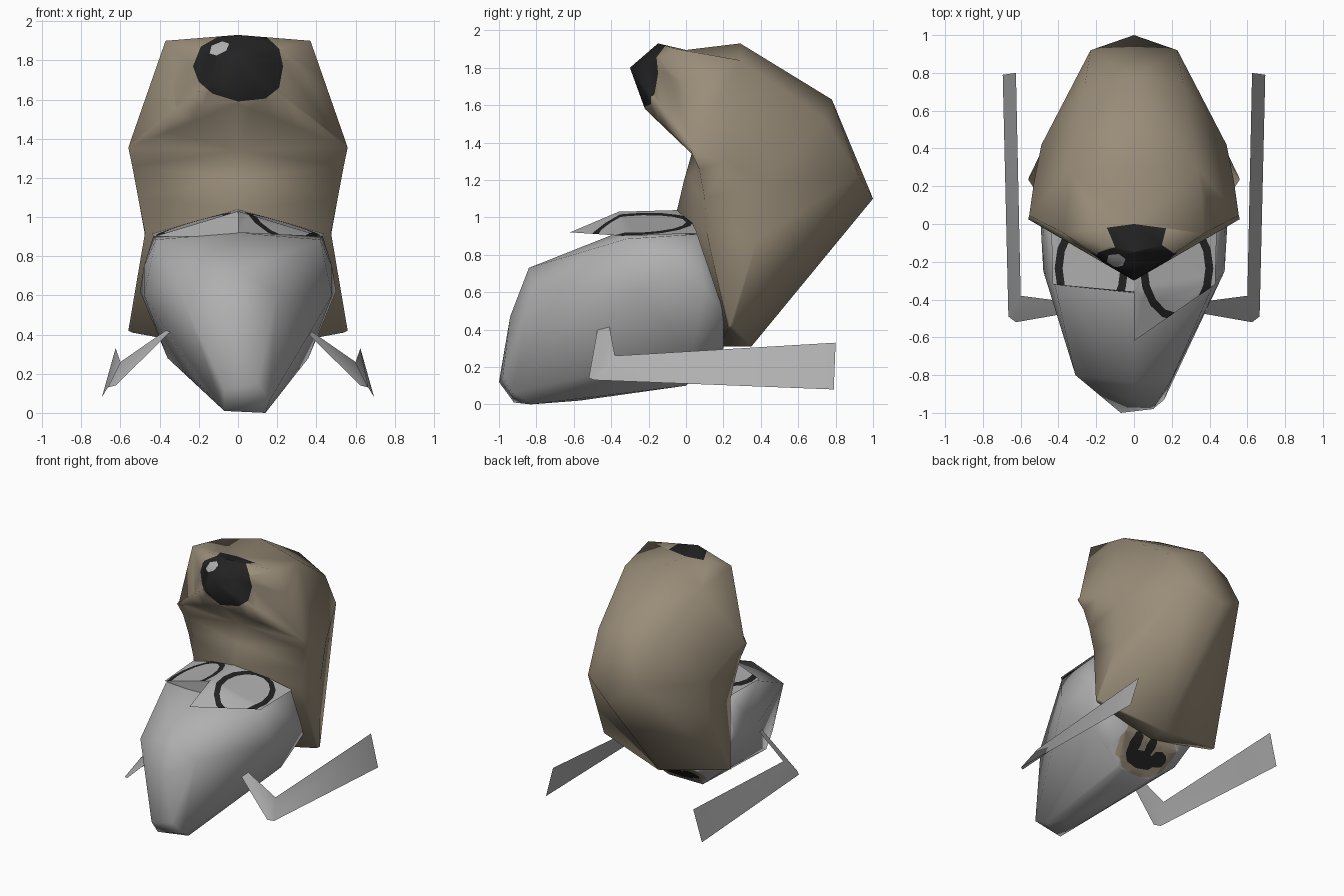
import bpy, bmesh, math
from mathutils import Vector

if "Cube" in bpy.data.objects:
    bpy.data.objects.remove(bpy.data.objects["Cube"])


def colour(name, rgb):
    m = bpy.data.materials.new(name)
    m.diffuse_color = (*rgb, 1)
    m.use_nodes = True
    m.node_tree.nodes["Principled BSDF"].inputs["Base Color"].default_value = m.diffuse_color
    return m


BROWN = colour("brown", (0.32, 0.265, 0.19))
GREY = colour("grey", (0.43, 0.43, 0.43))
BLACK = colour("black", (0.016, 0.016, 0.016))
MATS = [BROWN, GREY, BLACK]


def finish(name, bm, angle=50, recalc=True):
    if recalc:
        bmesh.ops.recalc_face_normals(bm, faces=bm.faces)
    me = bpy.data.meshes.new(name)
    bm.to_mesh(me)
    bm.free()
    for m in MATS:
        me.materials.append(m)
    me.polygons.foreach_set("use_smooth", [True] * len(me.polygons))
    me.set_sharp_from_angle(angle=math.radians(angle))
    ob = bpy.data.objects.new(name, me)
    bpy.context.collection.objects.link(ob)
    return ob


def paint(bm, outline, axis, mat, keep):
    """Cut a convex outline into the kept faces along an axis and colour it."""
    a, b = [i for i in range(3) if i != axis]
    cx = sum(p[0] for p in outline) / len(outline)
    cy = sum(p[1] for p in outline) / len(outline)
    planes = []

    def inside():
        out = []
        for f in bm.faces:
            c = f.calc_center_median()
            if keep(f, c) and all((c - p).dot(n) < 0 for p, n in planes):
                out.append(f)
        return out

    for p, q in zip(outline, outline[1:] + outline[:1]):
        n2 = Vector((q[1] - p[1], p[0] - q[0]))
        if n2.dot(Vector((p[0] - cx, p[1] - cy))) < 0:
            n2 = -n2
        co, no = Vector((0, 0, 0)), Vector((0, 0, 0))
        co[a], co[b], no[a], no[b] = p[0], p[1], n2[0], n2[1]
        faces = inside()
        geom = faces + list({e for f in faces for e in f.edges}) + list({v for f in faces for v in f.verts})
        bmesh.ops.bisect_plane(bm, geom=geom, plane_co=co, plane_no=no, dist=1e-5)
        planes.append((co, no.normalized()))
    for f in inside():
        f.material_index = mat


def ellipse(cx, cy, rx, ry, n=16):
    return [(cx + rx * math.cos(2 * math.pi * i / n), cy + ry * math.sin(2 * math.pi * i / n)) for i in range(n)]


# Curved brown trunk: rings of top (y,z), shoulder, side, inner side (x,y,z), inner (y,z)
RINGS = [
    ((0.0, 1.895), (0.37, -0.05, 1.90), (0.555, 0.045, 1.37), (0.56, 0.025, 1.355), (-0.22, 1.58)),
    ((0.29, 1.93), (0.34, 0.29, 1.84), (0.53, 0.22, 1.30), (0.54, 0.07, 1.26), (0.03, 1.34)),
    ((0.78, 1.63), (0.26, 0.74, 1.53), (0.49, 0.42, 1.18), (0.51, 0.10, 1.10), (-0.01, 1.20)),
    ((1.00, 1.10), (0.23, 0.92, 1.23), (0.47, 0.38, 0.88), (0.475, 0.11, 0.92), (-0.05, 1.03)),
    ((0.35, 0.31), (0.555, 0.25, 0.42), (0.56, 0.235, 0.42), (0.54, 0.225, 0.41), (0.18, 0.31)),
]
bm = bmesh.new()
loops = []
for t, s, w, e, i in RINGS:
    pts = [(0, *t), s, w, e, (0, *i)] + [(-p[0], p[1], p[2]) for p in (e, w, s)]
    loops.append([bm.verts.new(p) for p in pts])
for r0, r1 in zip(loops, loops[1:]):
    for k in range(8):
        j = (k + 1) % 8
        bm.faces.new((r0[k], r0[j], r1[j], r1[k]))
# Pointed snout closing the upper end
tip = bm.verts.new((0, -0.30, 1.80))
crest = bm.verts.new((0, -0.15, 1.93))
r = loops[0]
for k in range(1, 7):
    bm.faces.new((tip, r[k + 1], r[k]))
for s in (r[1], r[7]):
    bm.faces.new((tip, s, crest))
    bm.faces.new((crest, s, r[0]))
bm.faces.new(loops[-1])
bmesh.ops.triangulate(bm, faces=bm.faces)
bmesh.ops.recalc_face_normals(bm, faces=bm.faces)


# Black nose with a pale glint
def snout(f, c):
    return c.y < -0.02 and c.z > 1.5


nose = [(-0.23, 1.77), (-0.19, 1.87), (-0.1, 1.922), (0, 1.94), (0.14, 1.925), (0.21, 1.86),
        (0.23, 1.77), (0.21, 1.66), (0.14, 1.605), (0, 1.59), (-0.13, 1.63), (-0.2, 1.69)]
paint(bm, nose, 1, 2, snout)
glint = [(-0.145, 1.835), (-0.135, 1.875), (-0.08, 1.897), (-0.045, 1.885), (-0.06, 1.85), (-0.11, 1.825)]
paint(bm, glint, 1, 1, snout)
finish("curved_trunk", bm, 85)

# Tapered grey body
pts = [(-0.07, -1.0, 0.12), (0.10, -0.98, 0.15), (-0.07, -0.92, 0.01), (0.14, -0.83, 0), (0.16, -0.93, 0.06),
       (-0.31, -0.80, 0.65), (0, -0.94, 0.47), (0, -0.84, 0.73), (0.2, -0.82, 0.62), (0, -0.57, 0.02),
       (-0.18, -0.7, 0.13), (0, -0.36, 0.92)]
for sx in (-1, 1):
    pts += [(sx * x, y, z) for x, y, z in [
        (0.42, -0.32, 0.885), (0.43, 0.06, 0.91), (0.48, -0.05, 0.75), (0.50, 0.10, 0.62), (0.48, -0.25, 0.60),
        (0.44, 0.20, 0.50), (0.36, 0.03, 0.28), (0.25, 0.20, 0.30), (0.15, 0.0, 0.10)]]
bm = bmesh.new()
for p in pts:
    bm.verts.new(p)
bmesh.ops.convex_hull(bm, input=bm.verts)
loose = [v for v in bm.verts if not v.link_faces]
bmesh.ops.delete(bm, geom=loose, context="VERTS")
bmesh.ops.recalc_face_normals(bm, faces=bm.faces)
for f in bm.faces:
    f.material_index = 1


# Brown patch with dark marks under the rear
def rear(f, c):
    return f.normal.y > 0.1 and c.y > -0.05


paint(bm, ellipse(0, 0.265, 0.25, 0.175, 12), 1, 0, rear)
for cx, cz, rx, rz in [(0.115, 0.25, 0.05, 0.09), (-0.02, 0.27, 0.04, 0.07),
                       (0.01, 0.185, 0.14, 0.05), (-0.13, 0.22, 0.07, 0.045)]:
    paint(bm, ellipse(cx, cz, rx, rz, 8), 1, 2, rear)
finish("tapered_body", bm, 80)

# Roof plates over the body, one with a longer front flap, each with a dark ring
for name, sx in (("left_roof_plate", -1), ("right_roof_plate", 1)):
    bm = bmesh.new()
    v = [bm.verts.new(p) for p in [(0, 0.0, 1.04), (0, -0.36, 1.03), (sx * 0.43, -0.32, 0.9), (sx * 0.44, 0.06, 0.915)]]
    front = bm.verts.new((0, -0.62, 0.92) if sx > 0 else (0, -0.365, 0.9))
    for t in [(v[0], v[1], v[2]), (v[0], v[2], v[3]), (v[1], front, v[2])]:
        bm.faces.new(t if sx > 0 else t[::-1]).material_index = 1
    bm.normal_update()
    flat = lambda f, c: abs(f.normal.z) > 0.5
    paint(bm, ellipse(sx * 0.225, -0.235, 0.195, 0.278), 2, 2, flat)
    paint(bm, ellipse(sx * 0.225, -0.235, 0.153, 0.236), 2, 1, flat)
    finish(name, bm, 30, recalc=False)

# Flat bent legs reaching backwards
for name, sx in (("left_leg", -1), ("right_leg", 1)):
    bm = bmesh.new()
    a, b, c, d, e, f, g = [bm.verts.new((sx * x, y, z)) for x, y, z in [
        (0.34, -0.47, 0.42), (0.37, -0.41, 0.42), (0.60, -0.38, 0.26), (0.625, 0.80, 0.33),
        (0.695, 0.79, 0.08), (0.665, -0.49, 0.13), (0.625, -0.52, 0.14)]]
    for poly in ((a, b, c, g), (c, d, e, f), (c, f, g)):
        bm.faces.new(poly if sx < 0 else poly[::-1]).material_index = 1
    finish(name, bm, 180, recalc=False)
